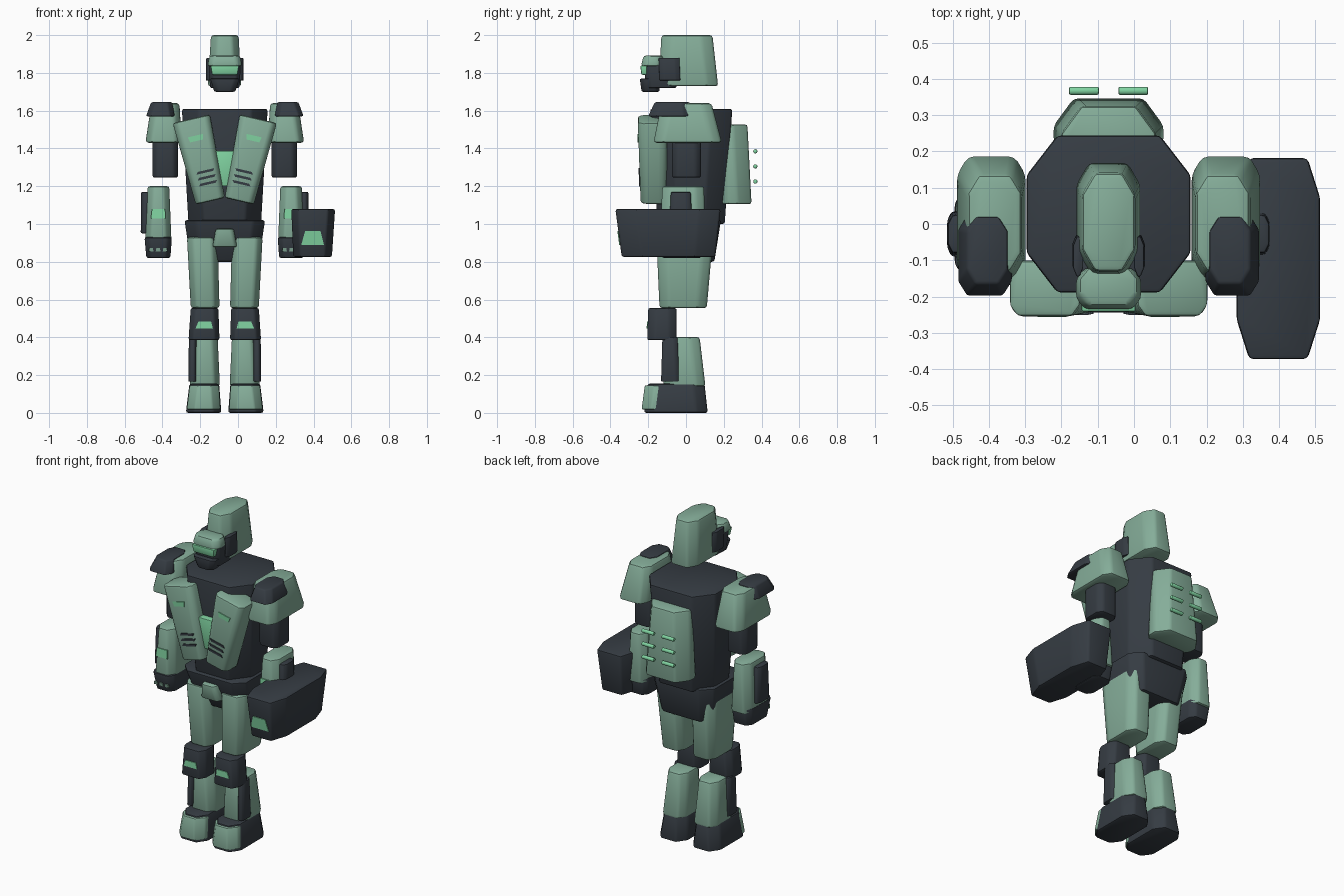
import bpy, bmesh, math
from mathutils import Matrix

if "Cube" in bpy.data.objects:
    bpy.data.objects.remove(bpy.data.objects["Cube"], do_unlink=True)

AXIS = -0.07          # the figure's own symmetry line
parts = []


def material(name, rgb):
    m = bpy.data.materials.new(name)
    m.use_nodes = True
    m.diffuse_color = (*rgb, 1)
    m.node_tree.nodes["Principled BSDF"].inputs["Base Color"].default_value = (*rgb, 1)
    m.roughness = 0.6
    return m


sage = material("sage armour", (0.235, 0.42, 0.32))
dark = material("dark slate", (0.036, 0.045, 0.056))
glow = material("bright mint", (0.22, 0.66, 0.36))


def ring(x0, x1, y0, y1, z, c):
    """Rectangle with cut corners at height z."""
    a, b = c
    if a == 0:
        return [(x0, y0, z), (x1, y0, z), (x1, y1, z), (x0, y1, z)]
    return [(x0 + a, y0, z), (x1 - a, y0, z), (x1, y0 + b, z), (x1, y1 - b, z),
            (x1 - a, y1, z), (x0 + a, y1, z), (x0, y1 - b, z), (x0, y0 + b, z)]


def block(name, mat, ends, cut=(0, 0), bevel=0.012, matrix=None, mirror=False):
    """Tapered block between a bottom and a top outline (x0, x1, y0, y1, z)."""
    bm = bmesh.new()
    low, high = [[bm.verts.new(p) for p in ring(*e, cut)] for e in ends]
    n = len(low)
    bm.faces.new(low[::-1])
    bm.faces.new(high)
    for i in range(n):
        j = (i + 1) % n
        bm.faces.new((low[i], low[j], high[j], high[i]))
    if bevel:
        bmesh.ops.bevel(bm, geom=bm.edges[:], offset=bevel, segments=2,
                        profile=0.5, affect='EDGES', clamp_overlap=True)
    if matrix:
        bm.transform(matrix)
    if mirror:
        for v in bm.verts:
            v.co.x = 2 * AXIS - v.co.x
        bmesh.ops.reverse_faces(bm, faces=bm.faces[:])
    mesh = bpy.data.meshes.new(name)
    bm.to_mesh(mesh)
    bm.free()
    mesh.materials.append(mat)
    ob = bpy.data.objects.new(name, mesh)
    bpy.context.collection.objects.link(ob)
    parts.append(ob)
    return ends


def pair(name, mat, ends, cut=(0, 0), bevel=0.012, matrix=None):
    block("right_" + name, mat, ends, cut, bevel, matrix)
    block("left_" + name, mat, ends, cut, bevel, matrix, True)
    return ends


def panel(name, mat, host, low, high, make=pair, matrix=None):
    """Thin plate on the front of a host block; low and high are (x0, x1, z)."""
    (*_, ya, _, za), (*_, yb, _, zb) = host
    ends = []
    for x0, x1, z in (low, high):
        y = ya + (yb - ya) * (z - za) / (zb - za)
        ends.append((x0, x1, y - 0.005, y + 0.004, z))
    make(name, mat, ends, bevel=0, matrix=matrix)


# Head
block("helmet", sage, [(-.16, .018, -.145, .17, 1.73), (-.143, .003, -.13, .14, 2.0)], (.035, .06), .014)
block("face", dark, [(-.148, .008, -.21, -.05, 1.72), (-.155, .015, -.225, -.05, 1.85)], (.02, .03), .008)
block("chin", dark, [(-.125, -.015, -.235, -.14, 1.7), (-.148, .008, -.245, -.14, 1.77)], (.025, .02), .008)
block("brow", sage, [(-.163, .023, -.238, -.12, 1.835), (-.15, .01, -.225, -.12, 1.892)], (.025, .03), .014)
block("visor", glow, [(-.137, -.003, -.236, -.19, 1.79), (-.145, .005, -.242, -.19, 1.838)], bevel=.005)
pair("ear", dark, [(-.17, -.14, -.14, -.03, 1.76), (-.168, -.14, -.145, -.035, 1.88)], (.01, .025), .006)

# Torso, waist and pelvis
block("torso", dark, [(-.262, .122, -.15, .205, 1.0), (-.297, .157, -.19, .245, 1.61)], (.085, .11))
block("pelvis", dark, [(-.25, .11, -.10, .15, .8), (-.283, .143, -.18, .185, 1.02)], (.06, .06))
block("hip_plate", sage, [(-.135, -.005, -.18, -.08, .878), (-.117, -.023, -.2, -.1, .975)], (.015, .02), .01)
block("chest_core", glow, [(-.13, -.01, -.205, -.15, 1.2), (-.13, -.01, -.215, -.15, 1.387)], bevel=.004)

# Tilted chest plates with lamps and vents, in their own frame
tilt = Matrix.Translation((-.197, 0, 1.339)) @ Matrix.Rotation(math.radians(-13), 4, 'Y')
chest = pair("chest_plate", sage, [(-.079, .079, -.24, -.10, -.224), (-.101, .101, -.255, -.10, .224)],
             (.022, .03), .014, tilt)
panel("chest_lamp", glow, chest, (-.034, .035, .103), (-.04, .042, .132), matrix=tilt)
for i in range(3):
    z = -.064 - i * .032
    panel(f"chest_vent_{i + 1}", dark, chest, (-.04, .05, z - .007), (-.03, .06, z + .006), matrix=tilt)

# Backpack with two columns of lamps
block("backpack", sage, [(-.222, .082, .15, .347, 1.105), (-.2, .06, .15, .325, 1.527)], (.055, .075), .014)
for z in (1.385, 1.305, 1.225):
    turn = Matrix.Translation((-.138, .367, z)) @ Matrix.Rotation(math.pi / 2, 4, 'Y')
    pair("pack_lamp", glow, [(-.011, .011, -.011, .011, -.041), (-.011, .011, -.011, .011, .041)],
         (.006, .006), .004, turn)

# Shoulders and arms
pair("shoulder", sage, [(-.49, -.298, -.172, .19, 1.43), (-.458, -.31, -.13, .135, 1.64)], (.03, .05), .016)
pair("shoulder_cap", dark, [(-.487, -.335, -.2, .025, 1.57), (-.46, -.348, -.165, .02, 1.645)], (.025, .04), .008)
pair("upper_arm", dark, [(-.453, -.317, -.075, .08, 1.245), (-.453, -.317, -.075, .08, 1.5)], (.025, .03))
forearm = pair("forearm", sage, [(-.492, -.352, -.14, .105, .9), (-.478, -.364, -.125, .095, 1.2)], (.03, .045))
panel("forearm_lamp", glow, forearm, (-.462, -.383, 1.028), (-.455, -.386, 1.08))
pair("forearm_guard", dark, [(-.515, -.46, -.09, .035, .95), (-.513, -.46, -.08, .025, 1.17)], (.012, .025), .008)
hand = pair("hand", dark, [(-.485, -.358, -.125, .08, .82), (-.495, -.35, -.148, .095, .93)], (.025, .035), .01)
for i in range(3):
    x = -.46 + i * .037
    panel(f"knuckle_{i + 1}", sage, hand, (x - .013, x + .013, .854), (x - .009, x + .009, .874))

# Cannon on the left arm
cannon = block("arm_cannon", dark, [(.293, .497, -.34, .155, .825), (.282, .514, -.374, .183, 1.08)], (.035, .11))
panel("cannon_lamp", glow, cannon, (.335, .455, .89), (.355, .437, .962), make=block)

# Legs
pair("thigh", sage, [(-.25, -.098, -.14, .11, .555), (-.27, -.108, -.157, .143, .93)], (.03, .05), .014)
knee = pair("knee", dark, [(-.262, -.098, -.205, -.05, .385), (-.25, -.104, -.2, -.05, .555)], (.025, .04), .01)
panel("knee_lamp", glow, knee, (-.225, -.133, .447), (-.21, -.142, .483))
pair("shin", sage, [(-.256, -.096, -.12, .103, .14), (-.24, -.108, -.12, .072, .402)], (.03, .05), .014)
pair("shin_guard", dark, [(-.263, -.22, -.132, -.035, .165), (-.26, -.22, -.125, -.045, .4)], (.01, .02), .006)
pair("foot", dark, [(-.276, -.088, -.222, .115, 0), (-.257, -.1, -.203, .098, .155)], (.042, .06))
pair("toe_cap", sage, [(-.271, -.093, -.235, -.08, .018), (-.256, -.101, -.218, -.08, .146)], (.042, .05), .008)

# Soft bevels, crisp planes
bpy.ops.object.select_all(action='DESELECT')
for ob in parts:
    ob.select_set(True)
bpy.context.view_layer.objects.active = parts[0]
bpy.ops.object.shade_smooth_by_angle(angle=math.radians(35))
